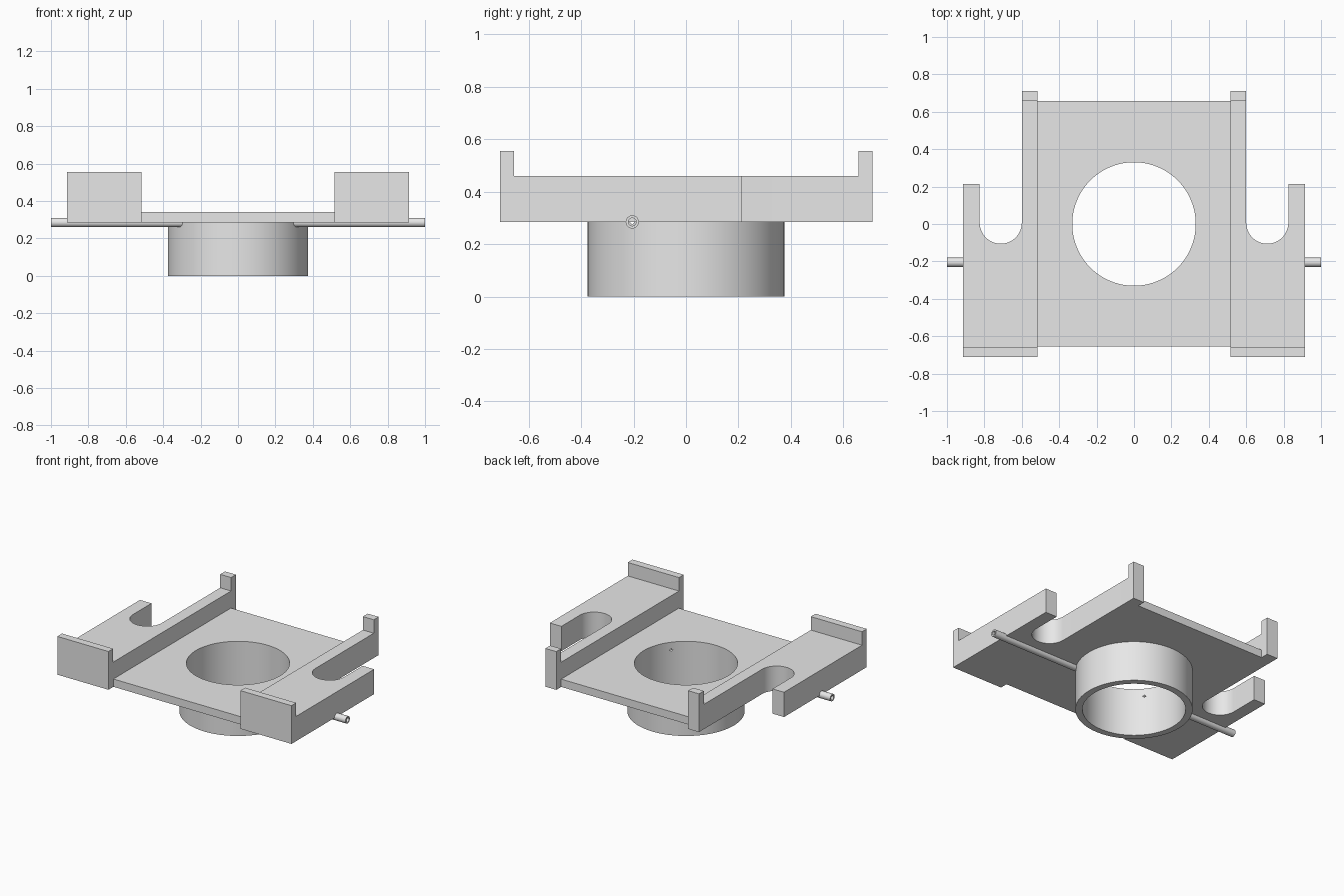
import bpy, bmesh
from math import sin, cos, pi, radians
from mathutils import Matrix

cube = bpy.data.objects.get("Cube")
if cube:
    bpy.data.objects.remove(cube, do_unlink=True)

grey = bpy.data.materials.new("light grey")
grey.use_nodes = True
colour = (0.8, 0.8, 0.8, 1)
grey.diffuse_color = colour
grey.node_tree.nodes["Principled BSDF"].inputs["Base Color"].default_value = colour


def finish(name, bm):
    bmesh.ops.recalc_face_normals(bm, faces=bm.faces)
    mesh = bpy.data.meshes.new(name)
    bm.to_mesh(mesh)
    bm.free()
    mesh.materials.append(grey)
    obj = bpy.data.objects.new(name, mesh)
    bpy.context.collection.objects.link(obj)
    return obj


def prism(name, outline, low, high):
    """Extrude a flat outline from height low to high."""
    bm = bmesh.new()
    face = bm.faces.new([bm.verts.new((x, y, low)) for x, y in outline])
    grown = bmesh.ops.extrude_face_region(bm, geom=[face])["geom"]
    tops = [v for v in grown if isinstance(v, bmesh.types.BMVert)]
    bmesh.ops.translate(bm, verts=tops, vec=(0, 0, high - low))
    return finish(name, bm)


def slab(name, x0, x1, y0, y1, low, high):
    return prism(name, [(x0, y0), (x1, y0), (x1, y1), (x0, y1)], low, high)


def disc(radius, sides=128):
    return [(radius * cos(2 * pi * i / sides), radius * sin(2 * pi * i / sides))
            for i in range(sides)]


def rod(name, side, x0, x1, radius, sides):
    """Round bar lying along x on the pipe axis."""
    obj = prism(name, disc(radius, sides), x0, x1)
    obj.data.transform(Matrix.Translation((0, PIPE_Y, BASE)) @ Matrix.Rotation(side * pi / 2, 4, 'Y'))
    return obj


def select_only(obj):
    bpy.ops.object.select_all(action='DESELECT')
    obj.select_set(True)
    bpy.context.view_layer.objects.active = obj


def cut(obj, cutter):
    mod = obj.modifiers.new("cut", 'BOOLEAN')
    mod.operation, mod.solver, mod.object = 'DIFFERENCE', 'EXACT', cutter
    select_only(obj)
    bpy.ops.object.modifier_apply(modifier=mod.name)


BASE, DECK, RAIL, LIP = 0.285, 0.34, 0.46, 0.555
INNER, ARM, SLOT, OUTER = 0.515, 0.60, 0.825, 0.915
FRONT, BACK, ARM_END = -0.71, 0.712, 0.213
BORE, COLLAR = 0.33, 0.375
PIPE_Y = -0.205

# Deck plate and the collar beneath it, with one bore through both
deck = slab("deck_plate", -INNER, INNER, -0.655, 0.657, BASE, DECK)
collar = prism("collar_ring", disc(COLLAR), 0, BASE)
bore = prism("bore_cutter", disc(BORE), -0.2, 0.8)
cut(deck, bore)
cut(collar, bore)
cutters = [bore]
smooth = [deck, collar]

for side, label in ((1, "left"), (-1, "right")):
    # Side rail with a round-bottomed slot open to the back
    mid, radius = (ARM + SLOT) / 2, (SLOT - ARM) / 2
    arc = [(mid + radius * cos(a), 0.007 + radius * sin(a))
           for a in (-pi * i / 32 for i in range(33))]
    outline = [(INNER, FRONT), (OUTER, FRONT), (OUTER, ARM_END), (SLOT, ARM_END),
               *arc, (ARM, BACK), (INNER, BACK)]
    rail = prism(label + "_rail", [(side * x, y) for x, y in outline], BASE, RAIL)

    # Raised stops at the front and back of the rail
    slab(label + "_front_stop", side * INNER, side * OUTER, FRONT, -0.657, RAIL, LIP)
    slab(label + "_back_stop", side * INNER, side * ARM, 0.658, BACK, RAIL, LIP)

    # Hollow pipe into the collar, ending in a pinhole
    pipe = rod(label + "_pipe", side, 0.287, 1.0, 0.025, 32)
    drill = rod(label + "_drill_cutter", side, 0.3, 1.1, 0.015, 24)
    pinhole = rod(label + "_pinhole_cutter", side, 0.2, 0.35, 0.009, 4)
    for part in (pipe, rail):
        cut(part, drill)
    for part in (pipe, deck, collar):
        cut(part, pinhole)
    cutters += [drill, pinhole]
    smooth += [rail, pipe]

for obj in cutters:
    bpy.data.objects.remove(obj, do_unlink=True)

for obj in smooth:
    select_only(obj)
    bpy.ops.object.shade_smooth_by_angle(angle=radians(30))
